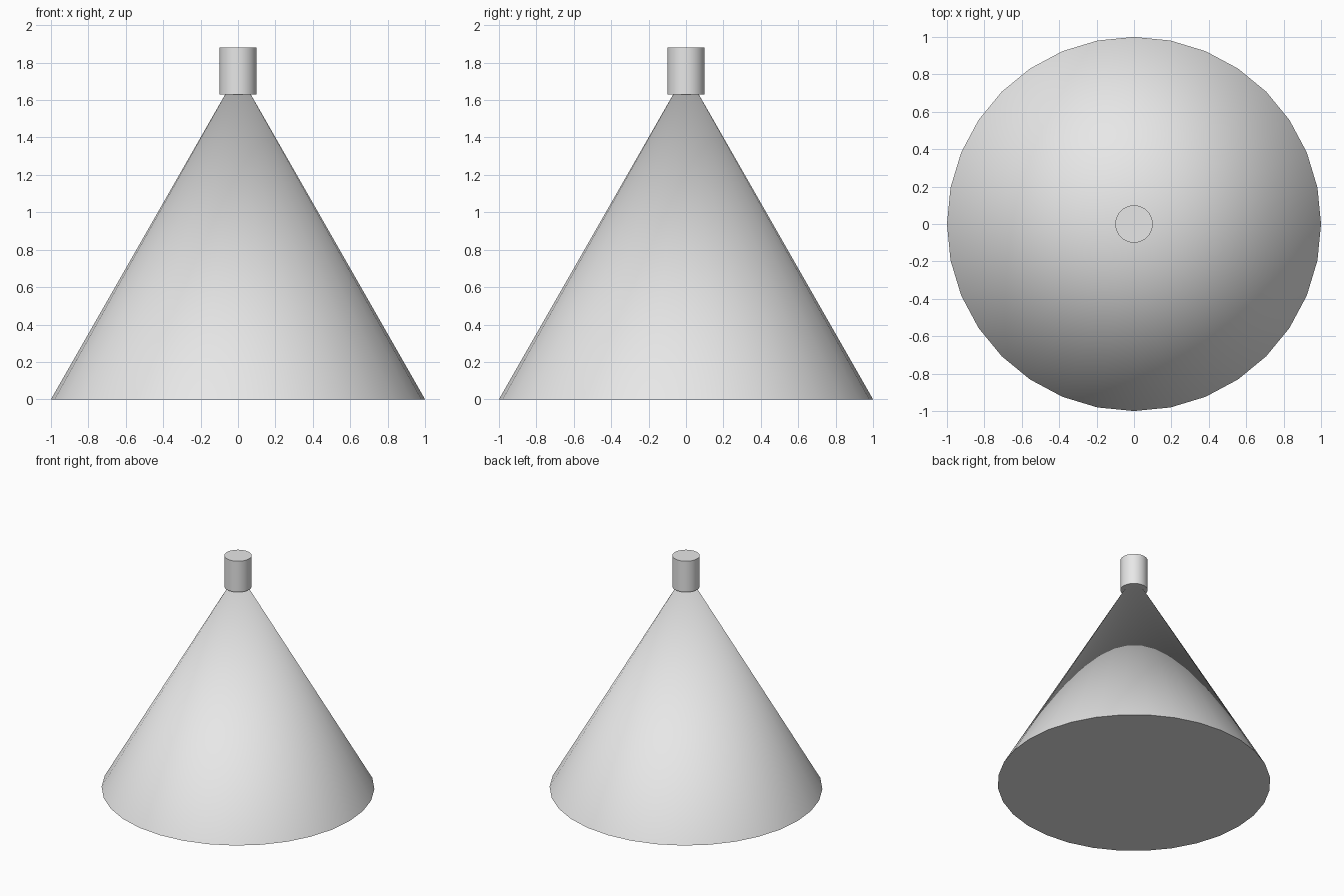
import bpy
import math

cube = bpy.data.objects.get("Cube")
if cube:
    bpy.data.objects.remove(cube, do_unlink=True)

SIDES = 32
CONE_HEIGHT = 1.75
CAP_BOTTOM, CAP_TOP, CAP_RADIUS = 1.63, 1.88, 0.10

# Single plain grey
grey = bpy.data.materials.new("plain_grey")
grey.use_nodes = True
grey.diffuse_color = (0.8, 0.8, 0.8, 1)
grey.node_tree.nodes["Principled BSDF"].inputs["Base Color"].default_value = (0.8, 0.8, 0.8, 1)


def finish(name):
    obj = bpy.context.object
    obj.name = name
    obj.data.materials.append(grey)
    bpy.ops.object.shade_smooth_by_angle(angle=math.radians(30))
    return obj


# Large conical body with a closed base
bpy.ops.mesh.primitive_cone_add(vertices=SIDES, radius1=1, radius2=0, depth=CONE_HEIGHT,
                                location=(0, 0, CONE_HEIGHT / 2))
finish("cone_body")

# Small cylindrical cap over the tip
bpy.ops.mesh.primitive_cylinder_add(vertices=SIDES, radius=CAP_RADIUS, depth=CAP_TOP - CAP_BOTTOM,
                                    location=(0, 0, (CAP_TOP + CAP_BOTTOM) / 2))
finish("tip_cap")
